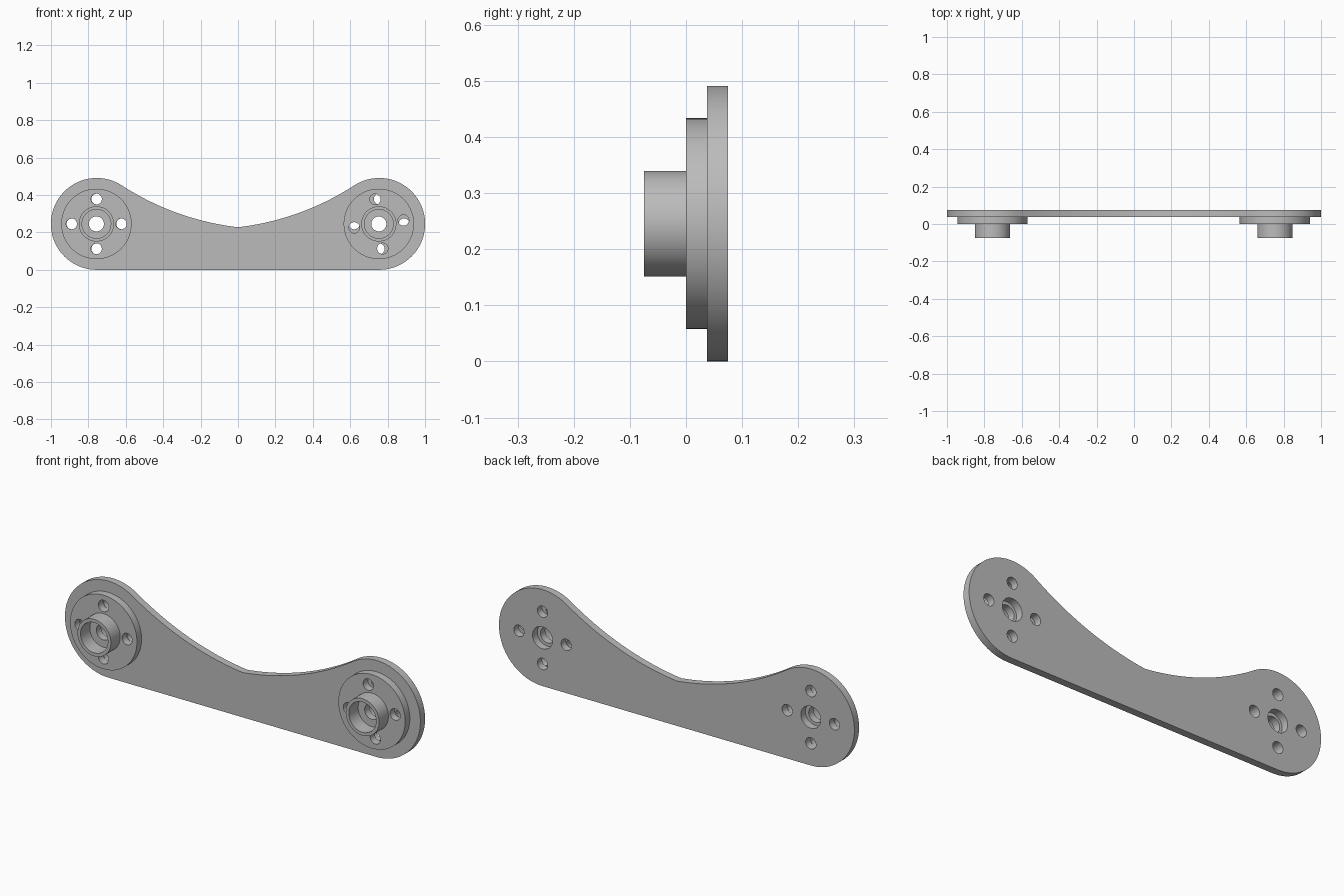
import bpy
from math import sin, cos, asin, radians, pi

cube = bpy.data.objects.get("Cube")
if cube:
    bpy.data.objects.remove(cube, do_unlink=True)

grey = bpy.data.materials.new("plain grey")
grey.use_nodes = True
colour = (0.5, 0.5, 0.5, 1)
grey.diffuse_color = colour
grey.node_tree.nodes["Principled BSDF"].inputs["Base Color"].default_value = colour

END_X, END_Z, END_R = 0.755, 0.2455, 0.2455   # rounded plate ends
BOLT_CIRCLE, BOLT_R = 0.133, 0.029


def circle(x, z, r, n=64):
    return [(x + r * cos(2 * pi * i / n), z + r * sin(2 * pi * i / n)) for i in range(n)]


def bolt_holes(x, turn=0):
    return [circle(x + BOLT_CIRCLE * cos(turn + k * pi / 2),
                   END_Z + BOLT_CIRCLE * sin(turn + k * pi / 2), BOLT_R, 32)
            for k in range(4)]


def slab(name, loops, front, back):
    """Extrude an outline with holes between two depths along y."""
    curve = bpy.data.curves.new(name, "CURVE")
    curve.dimensions = "2D"
    curve.fill_mode = "BOTH"
    curve.extrude = (back - front) / 2
    for loop in loops:
        spline = curve.splines.new("POLY")
        spline.points.add(len(loop) - 1)
        for point, (x, z) in zip(spline.points, loop):
            point.co = (x, z, 0, 1)
        spline.use_cyclic_u = True
    obj = bpy.data.objects.new(name, curve)
    bpy.context.collection.objects.link(obj)
    obj.rotation_euler.x = pi / 2
    obj.location.y = (front + back) / 2
    bpy.ops.object.select_all(action="DESELECT")
    obj.select_set(True)
    bpy.context.view_layer.objects.active = obj
    bpy.ops.object.convert(target="MESH")
    obj = bpy.context.object
    bpy.ops.object.transform_apply(location=True, rotation=True, scale=True)
    # Weld the caps to the walls
    bpy.ops.object.mode_set(mode="EDIT")
    bpy.ops.mesh.select_all(action="SELECT")
    bpy.ops.mesh.remove_doubles(threshold=0.00001)
    bpy.ops.mesh.normals_make_consistent(inside=False)
    bpy.ops.object.mode_set(mode="OBJECT")
    obj.data.materials.clear()
    obj.data.materials.append(grey)
    bpy.ops.object.shade_smooth_by_angle(angle=radians(20))
    return obj


# Half outline of the plate: round end, then a hollow arc tangent to it
tangent, hollow_r = radians(33), 1.445
arc_x = -END_X + (END_R + hollow_r) * sin(tangent)
arc_z = END_Z + (END_R + hollow_r) * cos(tangent)
middle = asin(arc_x / hollow_r)
half = []
for i in range(49):
    a = -pi + (pi + tangent) * i / 48
    half.append((-END_X + END_R * sin(a), END_Z + END_R * cos(a)))
for i in range(1, 33):
    a = tangent + (middle - tangent) * i / 32
    half.append((arc_x - hollow_r * sin(a), arc_z - hollow_r * cos(a)))
outline = half + [(-x, z) for x, z in reversed(half[:-1])]

# Back plate with bolt holes and wide centre holes
plate_loops = [outline]
for x in (-END_X, END_X):
    plate_loops += bolt_holes(x) + [circle(x, END_Z, 0.056)]
slab("back_plate", plate_loops, 0.0375, 0.075)

# Flange and hub at each end; the left flange is turned slightly
for side, x, turn in (("right", -0.757, 0), ("left", 0.753, radians(8.5))):
    slab(side + "_flange",
         [circle(x, END_Z, 0.188, 96), circle(x, END_Z, 0.04)] + bolt_holes(x, turn),
         0, 0.0375)
    slab(side + "_hub", [circle(x, END_Z, 0.094), circle(x, END_Z, 0.077)], -0.075, 0)
